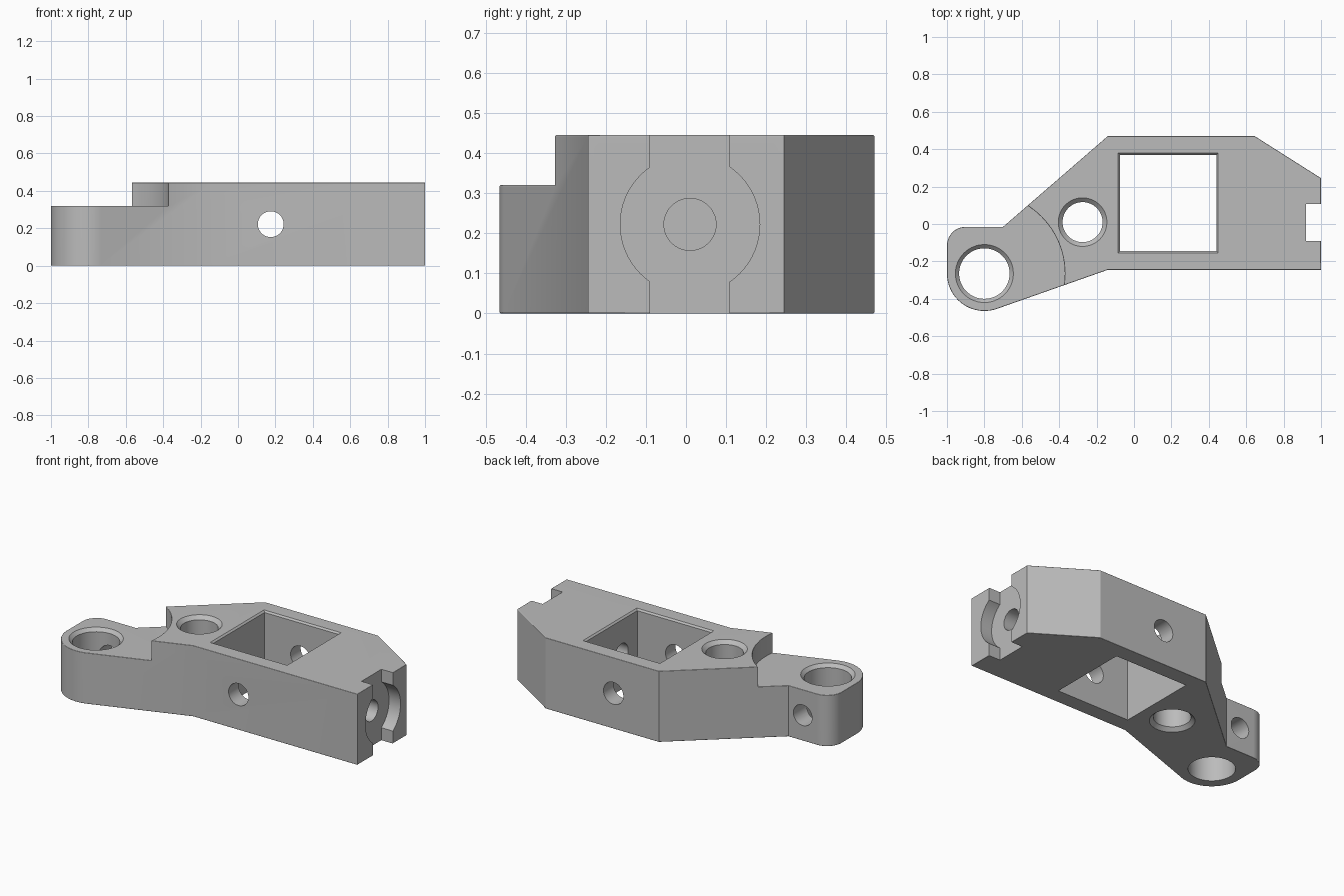
import bpy
import bmesh
from math import sin, cos, radians
from mathutils import Matrix, Vector

cube = bpy.data.objects.get("Cube")
if cube:
    bpy.data.objects.remove(cube, do_unlink=True)

HEIGHT, LUG_HEIGHT = 0.445, 0.32
LUG = Vector((-0.8, -0.265, 0))
PIN = Vector((-0.275, 0.01, 0))
MID = 0.222

grey = bpy.data.materials.new("plain grey")
grey.use_nodes = True
grey.diffuse_color = (0.5, 0.5, 0.5, 1)
grey.node_tree.nodes["Principled BSDF"].inputs["Base Color"].default_value = (0.5, 0.5, 0.5, 1)


def add_object(name, bm):
    bmesh.ops.recalc_face_normals(bm, faces=bm.faces)
    mesh = bpy.data.meshes.new(name)
    bm.to_mesh(mesh)
    bm.free()
    mesh.materials.append(grey)
    obj = bpy.data.objects.new(name, mesh)
    bpy.context.collection.objects.link(obj)
    return obj


def loft(name, rings):
    """Closed solid through rings with equal point counts."""
    bm = bmesh.new()
    loops = [[bm.verts.new(p) for p in ring] for ring in rings]
    n = len(loops[0])
    for a, b in zip(loops, loops[1:]):
        for i in range(n):
            j = (i + 1) % n
            bm.faces.new((a[i], a[j], b[j], b[i]))
    bm.faces.new(loops[0][::-1])
    bm.faces.new(loops[-1])
    return add_object(name, bm)


def arc(cx, cy, r, start, end, steps):
    return [(cx + r * cos(radians(start + (end - start) * i / steps)),
             cy + r * sin(radians(start + (end - start) * i / steps)))
            for i in range(steps + 1)]


def turned(name, profile, centre, axis="Z", sides=64):
    """Solid of revolution from (radius, distance along axis) pairs."""
    turn = {"Z": Matrix.Identity(3), "X": Matrix.Rotation(radians(90), 3, "Y"),
            "Y": Matrix.Rotation(radians(-90), 3, "X")}[axis]
    circle = arc(0, 0, 1, 0, 360, sides)[:-1]
    return loft(name, [[turn @ Vector((x * r, y * r, d)) + Vector(centre)
                        for x, y in circle] for r, d in profile])


def box(name, low, high, flare=0, flare_z=0):
    """Box cutter, optionally widened around its upper end."""
    levels = [(low[2], 0), (high[2], 0)]
    if flare:
        levels = [(low[2], 0), (flare_z - flare, 0), (flare_z, flare), (high[2], flare)]
    return loft(name, [[(low[0] - f, low[1] - f, z), (high[0] + f, low[1] - f, z),
                        (high[0] + f, high[1] + f, z), (low[0] - f, high[1] + f, z)]
                       for z, f in levels])


def cut(target, cutter):
    mod = target.modifiers.new("cut", "BOOLEAN")
    mod.operation, mod.solver, mod.object = "DIFFERENCE", "EXACT", cutter
    bpy.ops.object.select_all(action="DESELECT")
    target.select_set(True)
    bpy.context.view_layer.objects.active = target
    bpy.ops.object.modifier_apply(modifier=mod.name)
    bpy.data.objects.remove(cutter, do_unlink=True)


# Bracket outline extruded to full height
outline = [(1, -0.245), (1, 0.245), (0.645, 0.47), (-0.14, 0.47), (-0.7, -0.015)]
outline += arc(-0.9, -0.115, 0.1, 90, 180, 10)
outline += arc(LUG.x, LUG.y, 0.2, 180, 289.4, 20)
outline += [(-0.14, -0.245)]
body = loft("bracket_body", [[(x, y, z) for x, y in outline] for z in (0, HEIGHT)])

# Lowered lug with a curved step
cut(body, turned("step_cutter", [(0.43, LUG_HEIGHT), (0.43, 0.7)], LUG, sides=96))

# Rounded rims along top and bottom, and at the ends of the step
bm = bmesh.new()
bm.from_mesh(body.data)
bmesh.ops.remove_doubles(bm, verts=bm.verts, dist=0.0005)
bmesh.ops.dissolve_limit(bm, angle_limit=radians(0.5), verts=bm.verts, edges=bm.edges)
rims = []
for e in bm.edges:
    if len(e.link_faces) == 2 and e.calc_face_angle_signed() > radians(60):
        a, b = (v.co for v in e.verts)
        upright = abs(a.z - b.z) > 0.01
        if not upright or abs((a - LUG).xy.length - 0.43) < 0.01:
            rims.append(e)
bmesh.ops.bevel(bm, geom=rims, offset=0.02, offset_type="OFFSET", segments=4,
                profile=0.5, affect="EDGES", clamp_overlap=True)
bm.to_mesh(body.data)
bm.free()

# Vertical bores with chamfered mouths
cut(body, turned("lug_bore", [(0.135, -0.1), (0.135, LUG_HEIGHT - 0.02),
                              (0.155, LUG_HEIGHT), (0.155, 0.6)], LUG))
cut(body, turned("pin_bore", [(0.13, -0.1), (0.13, 0), (0.107, 0.022),
                              (0.107, HEIGHT - 0.022), (0.13, HEIGHT), (0.13, 0.6)], PIN))

# Square window
cut(body, box("window", (-0.075, -0.145, -0.1), (0.44, 0.37, 0.6), 0.01, HEIGHT))

# Slot and round recess in the end face
cut(body, box("end_slot", (0.92, -0.09, -0.1), (1.1, 0.108, 0.6)))
cut(body, turned("end_recess", [(0.174, 0), (0.174, 0.2)], (0.92, 0.01, MID), "X"))

# Screw holes
cut(body, turned("end_hole", [(0.065, 0), (0.065, 0.8)], (0.3, 0.01, MID), "X", 40))
cut(body, turned("cross_hole", [(0.069, -0.7), (0.069, 0.7)], (0.175, 0, MID), "Y", 40))
cut(body, turned("lug_hole", [(0.065, 0), (0.065, 0.4)],
                 (LUG.x, LUG.y, LUG_HEIGHT / 2), "Y", 40))

# Smooth curves with crisp flats
bpy.ops.object.shade_smooth_by_angle(angle=radians(28))
normals = body.modifiers.new("even_normals", "WEIGHTED_NORMAL")
normals.keep_sharp = True
